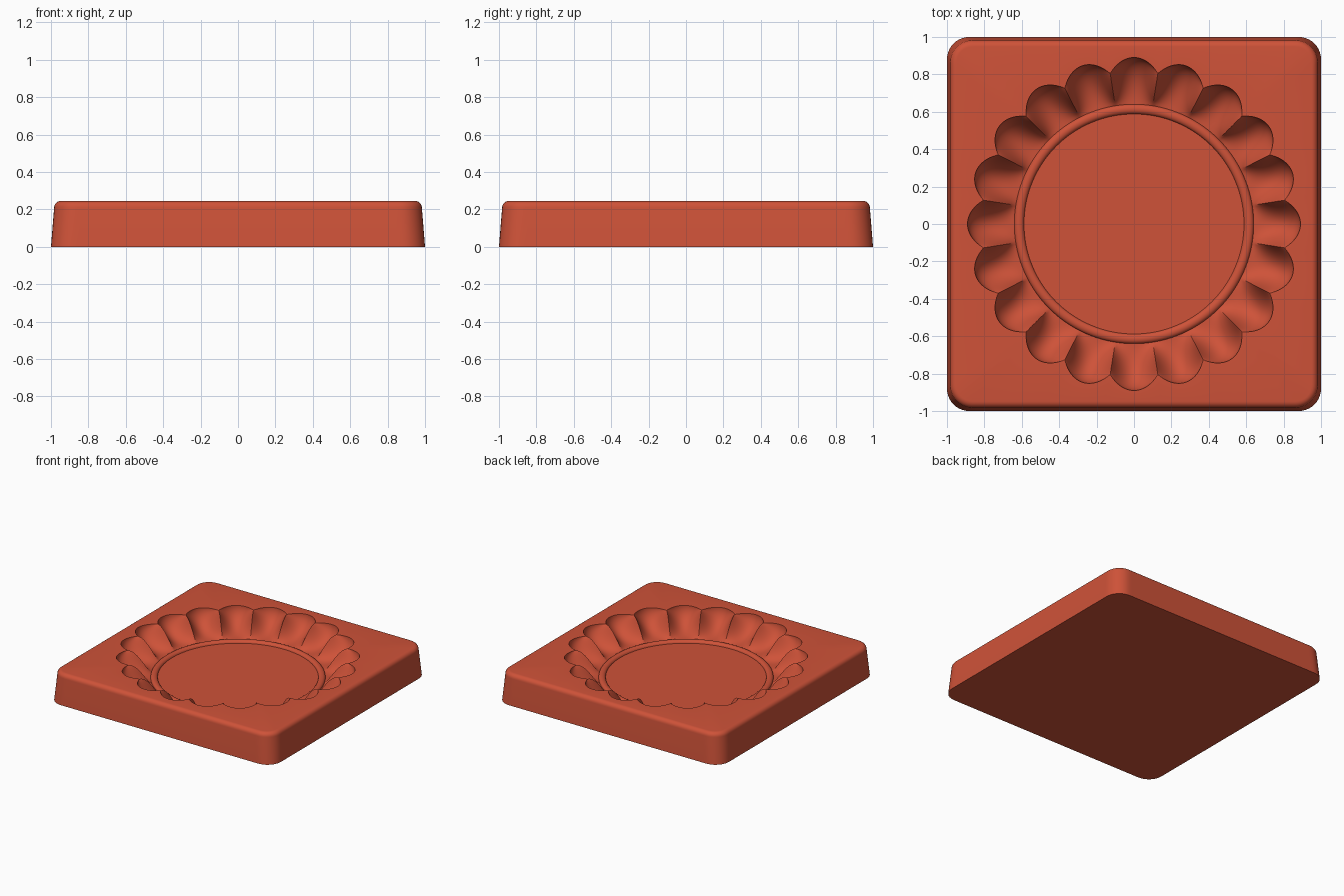
import bpy
import bmesh
from math import pi, sin, cos, sqrt, radians

cube = bpy.data.objects.get("Cube")
if cube:
    bpy.data.objects.remove(cube)

SEGMENTS = 480
LOBES = 20
TOP = 0.245
FLOOR = 0.08
WELL = 0.64


def square_loop(half, corner, z):
    """Rounded square sampled at even polar angles."""
    loop = []
    for i in range(SEGMENTS):
        a = 2 * pi * i / SEGMENTS
        c, s = cos(a), sin(a)
        r = half / max(abs(c), abs(s))
        k = half - corner
        if min(abs(c), abs(s)) * r > k:
            p = k * (abs(c) + abs(s))
            r = p + sqrt(p * p - 2 * k * k + corner * corner)
        loop.append((r * c, r * s, z))
    return loop


def round_loop(r, z):
    return [(r * cos(2 * pi * i / SEGMENTS), r * sin(2 * pi * i / SEGMENTS), z)
            for i in range(SEGMENTS)]


def scallop_loop(u):
    """Fluted wall: u = 0 at the well floor, u = 1 at the rim."""
    loop = []
    for i in range(SEGMENTS):
        a = 2 * pi * i / SEGMENTS
        phase = i * LOBES / SEGMENTS
        w = 2 * abs(phase - round(phase))
        rim = 0.815 + 0.075 * (1 - w * w)
        scoop = 1 - sqrt(max(0, 1 - u * u))
        v = u ** 0.75
        ridge = v * v * (3 - 2 * v)
        blend = w * w
        z = FLOOR + (TOP - FLOOR) * (scoop * (1 - blend) + ridge * blend)
        r = WELL + (rim - WELL) * u
        loop.append((r * cos(a), r * sin(a), z))
    return loop


# Outer block: tapered side and rounded upper edge
loops = [square_loop(1.0, 0.12, 0), square_loop(0.983, 0.12, 0.21)]
for step in range(1, 7):
    a = radians(15 * step)
    inset = 0.035 * (1 - cos(a))
    loops.append(square_loop(0.983 - inset, 0.12 - inset, 0.21 + 0.035 * sin(a)))

# Scalloped recess from the rim down to the well
for step in range(24):
    loops.append(scallop_loop(sin(pi / 2 * (1 - step / 24))))

# Raised round bead framing the flat centre
for step in range(9):
    a = pi * step / 8
    loops.append(round_loop(0.614 + 0.026 * cos(a), FLOOR + 0.02 * sin(a)))

# Loft all loops and close the bottom and centre
bm = bmesh.new()
rings = [[bm.verts.new(p) for p in loop] for loop in loops]
for low, high in zip(rings, rings[1:]):
    for i in range(SEGMENTS):
        j = (i + 1) % SEGMENTS
        bm.faces.new((low[i], low[j], high[j], high[i]))
bm.faces.new(rings[0][::-1])
bm.faces.new(rings[-1])

mesh = bpy.data.meshes.new("scalloped_tray")
bm.to_mesh(mesh)
bm.free()
tray = bpy.data.objects.new("scalloped_tray", mesh)
bpy.context.collection.objects.link(tray)

# Terracotta red finish
colour = (0.62, 0.085, 0.04, 1)
mat = bpy.data.materials.new("terracotta_red")
mat.use_nodes = True
mat.diffuse_color = colour
mat.node_tree.nodes["Principled BSDF"].inputs["Base Color"].default_value = colour
mesh.materials.append(mat)

bpy.ops.object.select_all(action="DESELECT")
tray.select_set(True)
bpy.context.view_layer.objects.active = tray
bpy.ops.object.shade_smooth_by_angle(angle=radians(30))
